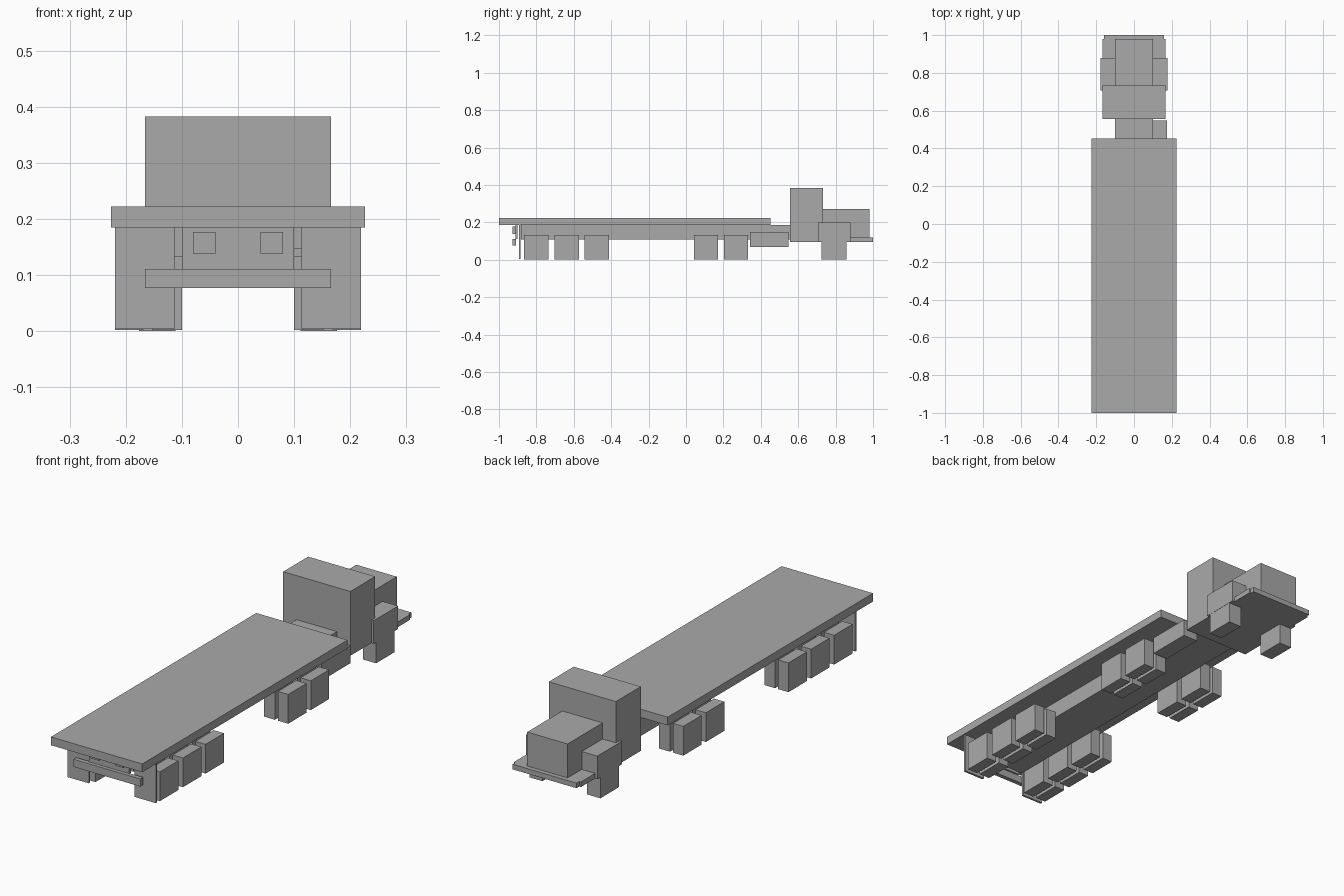
import bpy

grey = bpy.data.materials.new("plain grey")
grey.diffuse_color = (0.4, 0.4, 0.4, 1)


def box(name, x, y, z):
    """Axis-aligned box from (min, max) ranges."""
    r = (x, y, z)
    bpy.ops.mesh.primitive_cube_add(size=1, location=[(a + b) / 2 for a, b in r])
    ob = bpy.context.object
    ob.name = name
    ob.scale = [b - a for a, b in r]
    bpy.ops.object.transform_apply(location=False, rotation=False, scale=True)
    ob.data.materials.append(grey)
    return ob


def pair(name, x, y, z):
    """The same box on both sides."""
    box("right_" + name, x, y, z)
    box("left_" + name, (-x[1], -x[0]), y, z)


# Trailer deck and chassis beam
box("deck", (-0.226, 0.226), (-1.0, 0.452), (0.185, 0.222))
box("chassis", (-0.1, 0.1), (-0.882, 0.56), (0.108, 0.186))

# Tractor cab, hood, floor and bumper
box("cab", (-0.166, 0.166), (0.557, 0.733), (0.095, 0.383))
box("hood", (-0.1, 0.1), (0.733, 0.98), (0.117, 0.27))
box("cab_floor", (-0.166, 0.166), (0.733, 0.98), (0.095, 0.118))
box("bumper", (-0.158, 0.158), (0.98, 1.0), (0.095, 0.118))
pair("fender", (0.1, 0.177), (0.707, 0.88), (0.095, 0.198))
pair("steer_wheel", (0.111, 0.176), (0.725, 0.857), (0.0, 0.13))

# Fuel tank on one side only
box("fuel_tank", (0.1, 0.175), (0.341, 0.547), (0.069, 0.147))

# Twin wheels on five axles
for i, y in enumerate((-0.8, -0.637, -0.477, 0.107, 0.267)):
    span = (y - 0.065, y + 0.065)
    pair(f"inner_wheel_{i}", (0.1, 0.153), span, (0.002, 0.133))
    pair(f"outer_wheel_{i}", (0.168, 0.219), span, (0.002, 0.133))

# Mud flaps, tail plate, lights and underrun bar
pair("mud_flap", (0.113, 0.219), (-0.894, -0.884), (0.004, 0.186))
box("tail_plate", (-0.1, 0.1), (-0.912, -0.9), (0.11, 0.186))
pair("tail_light", (0.04, 0.08), (-0.928, -0.912), (0.138, 0.177))
box("underrun_bar", (-0.166, 0.166), (-0.928, -0.908), (0.077, 0.111))
